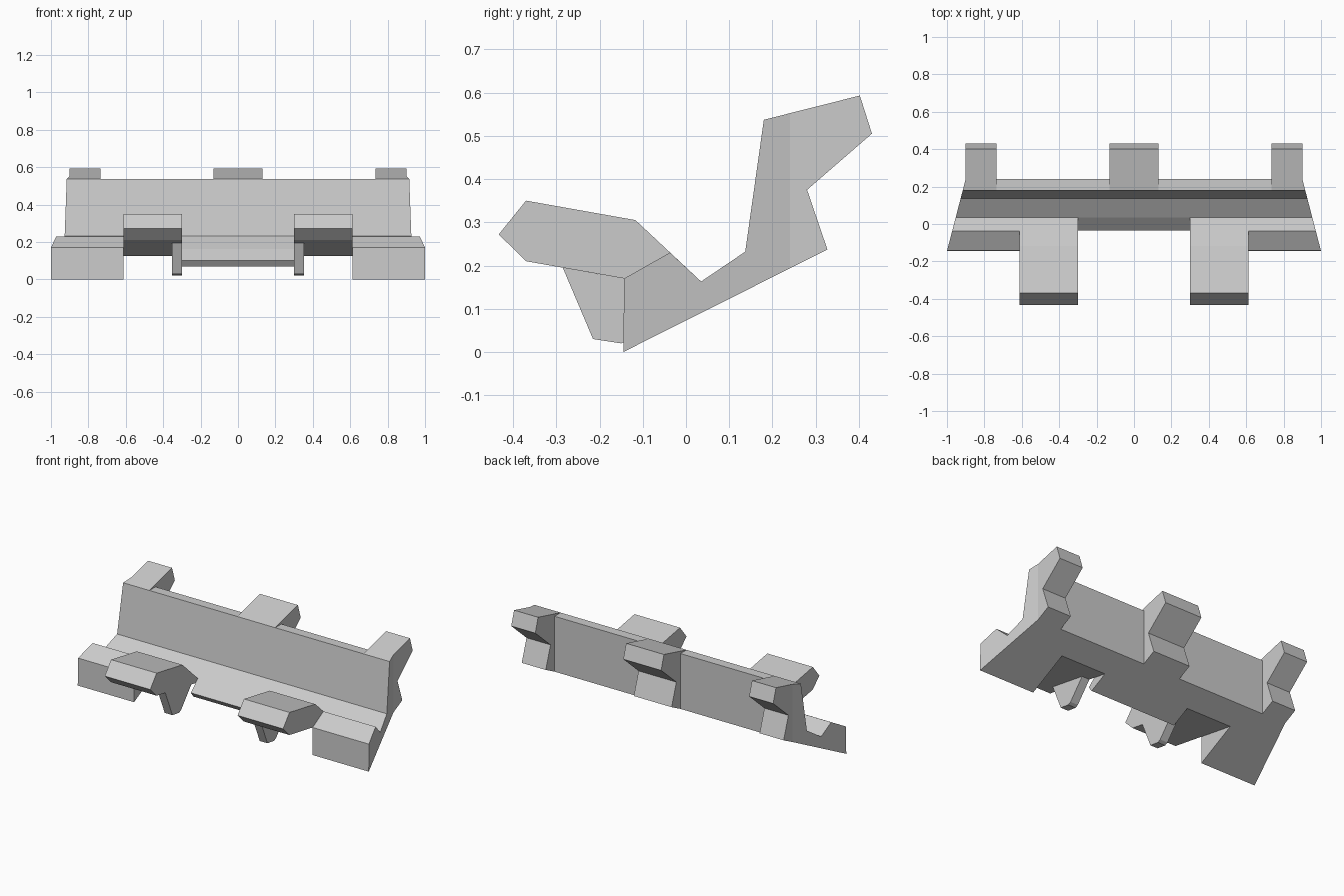
import bpy, bmesh

if "Cube" in bpy.data.objects:
    bpy.data.objects.remove(bpy.data.objects["Cube"])


def prism(name, pts, lo, hi, axis='X'):
    """Extrude a closed outline: (y, z) along X, or (x, y) along Z."""
    place = (lambda p, t: (t, p[0], p[1])) if axis == 'X' else (lambda p, t: (p[0], p[1], t))
    bm = bmesh.new()
    a = [bm.verts.new(place(p, lo)) for p in pts]
    b = [bm.verts.new(place(p, hi)) for p in pts]
    bm.faces.new(a)
    bm.faces.new(b)
    n = len(pts)
    for i in range(n):
        j = (i + 1) % n
        bm.faces.new((a[i], a[j], b[j], b[i]))
    bmesh.ops.recalc_face_normals(bm, faces=bm.faces)
    me = bpy.data.meshes.new(name)
    bm.to_mesh(me)
    bm.free()
    ob = bpy.data.objects.new(name, me)
    bpy.context.collection.objects.link(ob)
    return ob


def combine(target, tool, op):
    """Apply a boolean and discard the tool object."""
    bpy.context.view_layer.objects.active = target
    m = target.modifiers.new(op, 'BOOLEAN')
    m.operation, m.solver, m.object = op, 'EXACT', tool
    bpy.ops.object.modifier_apply(modifier=m.name)
    bpy.data.objects.remove(tool)


# Main bracket: side profile with front ridge, valley, wall and rear hooks
body = prism("bracket_body", [
    (-.145, .0), (-.143, .17), (-.037, .23), (.035, .163), (.137, .232),
    (.18, .537), (.402, .593), (.43, .505), (.28, .375), (.327, .237)], -1.05, 1.05)

# Central opening in the front ridge, leaving a thin bar
combine(body, prism("bar_cutter", [
    (-.5, -.2), (-.01, -.2), (-.01, .067), (-.035, .1), (.035, .163),
    (.03, .4), (-.5, .4)], -.3, .3), 'DIFFERENCE')

for s in (-1, 1):
    # Tapered outer ends
    combine(body, prism("end_cutter", [
        (s * 1.0, -.145), (s * .9, .24), (s * .9, .8), (s * 1.5, .8),
        (s * 1.5, -.5), (s * 1.0, -.5)], -.5, 1, 'Z'), 'DIFFERENCE')
    # Gaps between the rear hooks
    combine(body, prism("gap_cutter", [
        (.17, .537), (.24, .537), (.24, -.2), (.7, -.2), (.7, .9), (.17, .9)],
        s * .13, s * .735), 'DIFFERENCE')
    # Underside notch below each arm
    combine(body, prism("notch_cutter", [
        (-.5, -.2), (.2, -.2), (.2, .109), (-.143, .17), (-.5, .233)],
        s * .3, s * .613), 'DIFFERENCE')
    # Forward arm
    combine(body, prism("arm", [
        (-.433, .272), (-.37, .35), (-.117, .305), (.035, .163), (.06, .15),
        (.05, .1357), (-.143, .17), (-.37, .21)], s * .3, s * .613), 'UNION')
    # Clip leg under the inner edge of the arm
    prism("clip_leg", [
        (-.285, .195), (-.215, .03), (-.15, .02), (-.13, .03),
        (-.03, .15), (-.143, .17)], s * .3, s * .353)
